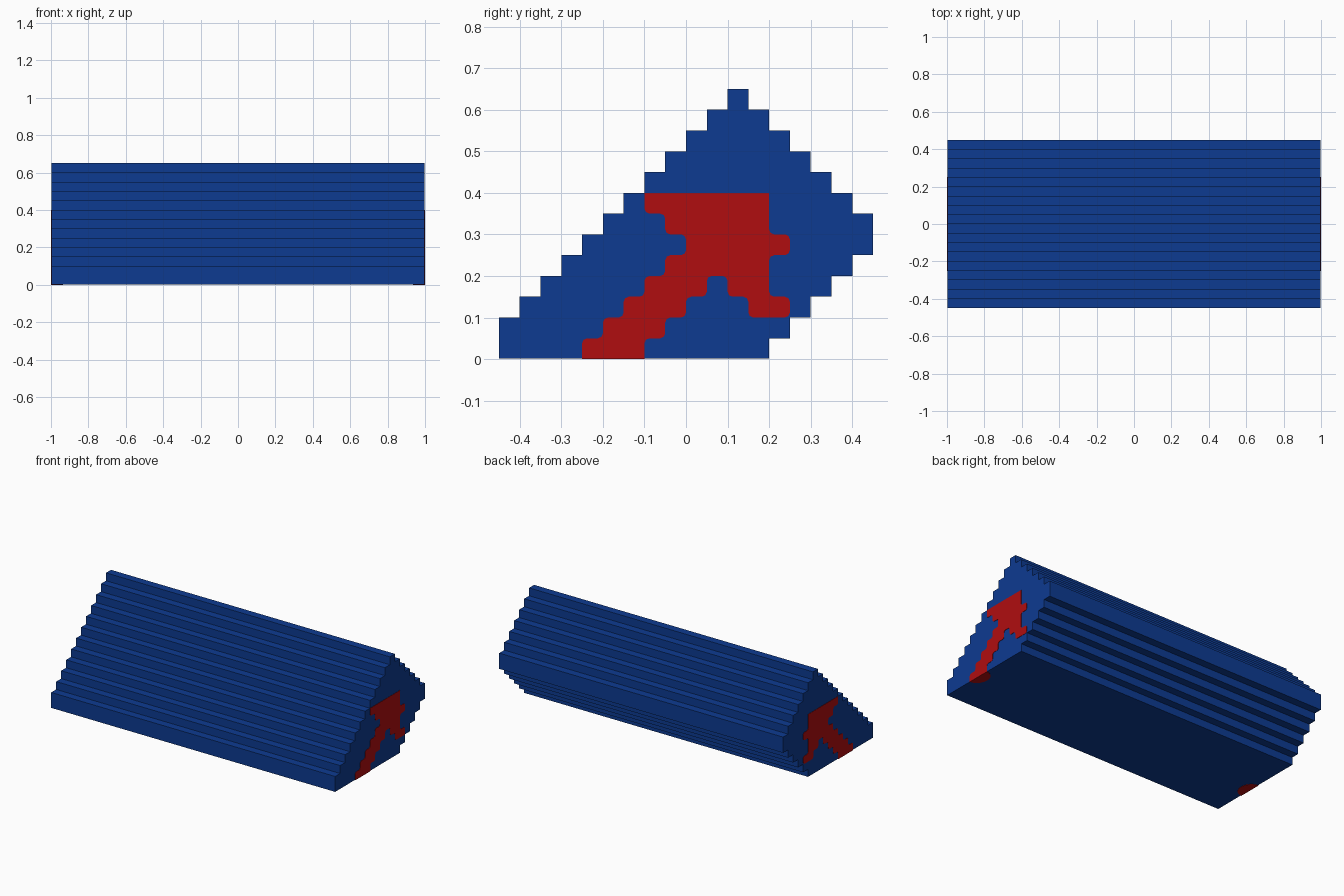
import bpy
import bmesh
from math import cos, sin, pi
from mathutils import Vector

STEP = 0.05      # size of one stair
INLAY = 0.002    # thickness of the coloured plates

cube = bpy.data.objects.get("Cube")
if cube:
    bpy.data.objects.remove(cube, do_unlink=True)


def make_material(name, rgb):
    mat = bpy.data.materials.new(name)
    mat.use_nodes = True
    colour = (*rgb, 1.0)
    mat.diffuse_color = colour
    mat.node_tree.nodes["Principled BSDF"].inputs["Base Color"].default_value = colour
    return mat


def stairs(edges, row, direction):
    """Stepped line: one vertical riser per entry, moving up or down."""
    points = []
    for y in edges:
        points += [(y, row), (y, row + direction)]
        row += direction
    return points


def tidy(points):
    """Scale to units and drop repeated or collinear points."""
    pts = [Vector(p) * STEP for i, p in enumerate(points) if p != points[i - 1]]
    kept = []
    for i, p in enumerate(pts):
        before, after = p - pts[i - 1], pts[(i + 1) % len(pts)] - p
        if abs(before.cross(after)) > 1e-7:
            kept.append(p)
    return kept


def soften(points, size, sharp_rows):
    """Cut every corner slightly, except those on the given heights."""
    result = []
    for i, p in enumerate(points):
        if any(abs(p.y - z) < 1e-5 for z in sharp_rows):
            result.append(p)
            continue
        a = (points[i - 1] - p).normalized()
        b = (points[(i + 1) % len(points)] - p).normalized()
        result += [p + a * size, p + (a + b) * size * 0.3, p + b * size]
    return result


def prism(name, outline, sweep, mat):
    """Closed solid from a flat outline swept along a vector."""
    bm = bmesh.new()
    face = bm.faces.new([bm.verts.new(p) for p in outline])
    ext = bmesh.ops.extrude_face_region(bm, geom=[face], use_keep_orig=True)
    moved = [g for g in ext["geom"] if isinstance(g, bmesh.types.BMVert)]
    bmesh.ops.translate(bm, verts=moved, vec=sweep)
    bmesh.ops.recalc_face_normals(bm, faces=bm.faces)
    mesh = bpy.data.meshes.new(name)
    bm.to_mesh(mesh)
    bm.free()
    mesh.materials.append(mat)
    obj = bpy.data.objects.new(name, mesh)
    bpy.context.collection.objects.link(obj)
    return obj


blue = make_material("deep blue", (0.004, 0.043, 0.283))
red = make_material("red", (0.434, 0.004, 0.005))

# Long stepped body
front_side = [-9, -9] + list(range(-8, 3))
back_side = [3, 4, 5, 6, 7, 8, 9, 9, 8, 7, 6, 5, 4]
body = tidy(stairs(front_side, 0, 1) + stairs(back_side, 13, -1))
half = 1 - INLAY
prism("stepped_body", [(-half, p.x, max(p.y, INLAY)) for p in body],
      (2 * half, 0, 0), blue)

# Arrow outline: outer left, outer right, notch, inner leg
arrow = tidy(stairs([-5, -4, -3, -2, -1, 0, -1, -2], 0, 1)
             + stairs([4, 4, 5, 4, 4, 5], 8, -1)
             + stairs([3, 2], 2, 1)
             + stairs([1, 0, -1, -2], 4, -1))
arrow = soften(arrow, 0.012, (0, 8 * STEP))

for side, label in ((1, "left"), (-1, "right")):
    # Arrow inlay on the end face
    prism(label + "_arrow", [(side * half, p.x, p.y) for p in arrow],
          (side * INLAY, 0, 0), red)
    # Rounded foot of the arrow wrapping under the base
    arc = [pi * i / 12 for i in range(13)]
    foot = [(side * (1 - 0.065 * sin(a)), -0.175 + 0.075 * cos(a), INLAY) for a in arc]
    prism(label + "_arrow_foot", foot, (0, 0, -INLAY), red)
